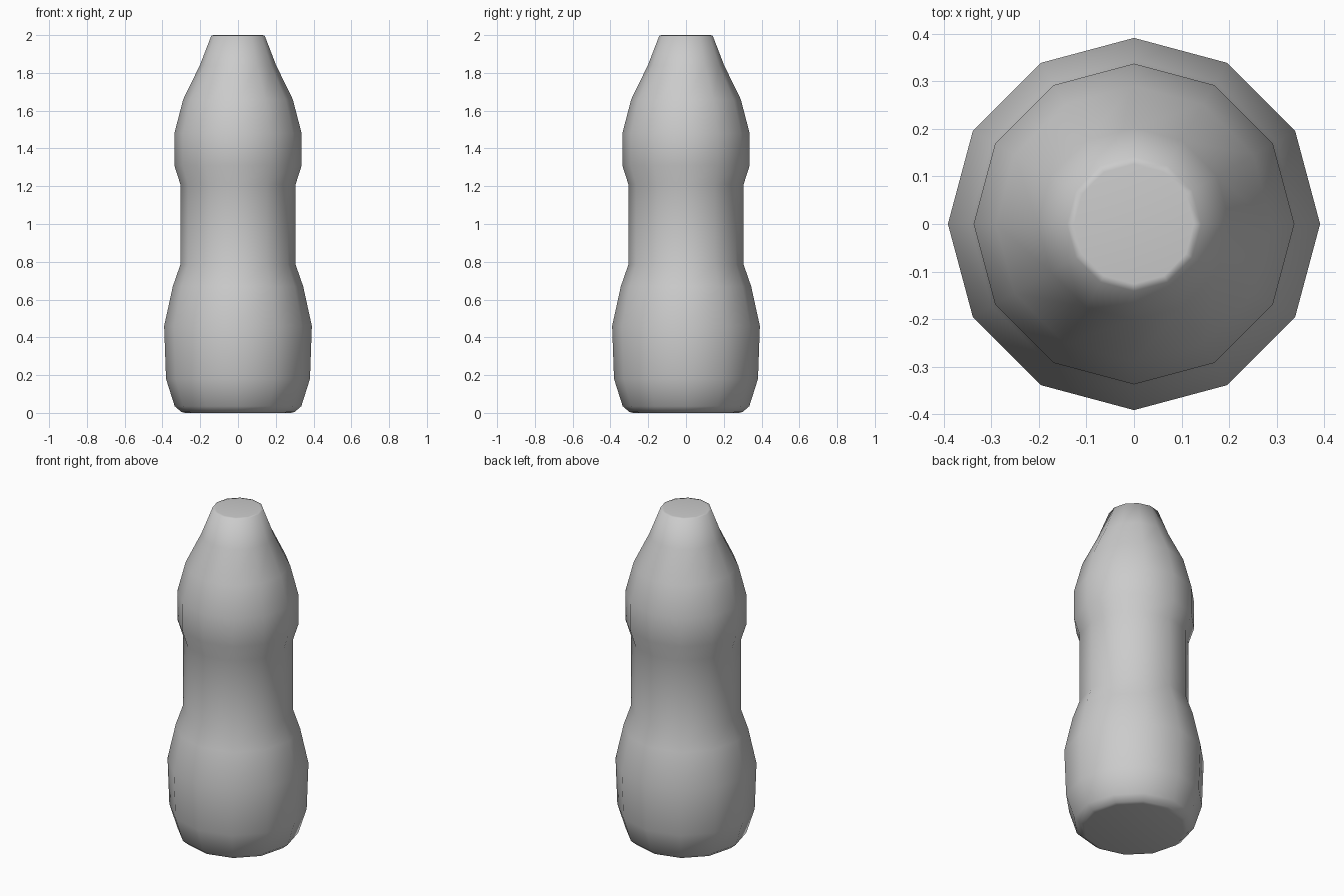
import bpy, bmesh
from math import cos, sin, tau

if "Cube" in bpy.data.objects:
    bpy.data.objects.remove(bpy.data.objects["Cube"])

SIDES = 12
# (radius, height) from the base to the top
PROFILE = [(0.28, 0.0), (0.30, 0.005), (0.335, 0.035), (0.381, 0.18), (0.391, 0.46),
           (0.345, 0.67), (0.305, 0.785), (0.305, 1.21), (0.337, 1.31), (0.337, 1.48),
           (0.29, 1.66), (0.202, 1.84), (0.141, 1.998), (0.126, 2.0)]

# Turned bottle body, one ring per profile point
bm = bmesh.new()
rings = [[bm.verts.new((r * cos(tau * i / SIDES), r * sin(tau * i / SIDES), z))
          for i in range(SIDES)] for r, z in PROFILE]
for low, high in zip(rings, rings[1:]):
    for i in range(SIDES):
        j = (i + 1) % SIDES
        bm.faces.new((low[i], low[j], high[j], high[i])).smooth = True

# Flat base and top caps
bm.faces.new(rings[0][::-1])
bm.faces.new(rings[-1])
for f in bm.faces:
    f.smooth = True

mesh = bpy.data.meshes.new("bottle_body")
bm.to_mesh(mesh)
bm.free()
body = bpy.data.objects.new("bottle_body", mesh)
bpy.context.collection.objects.link(body)
